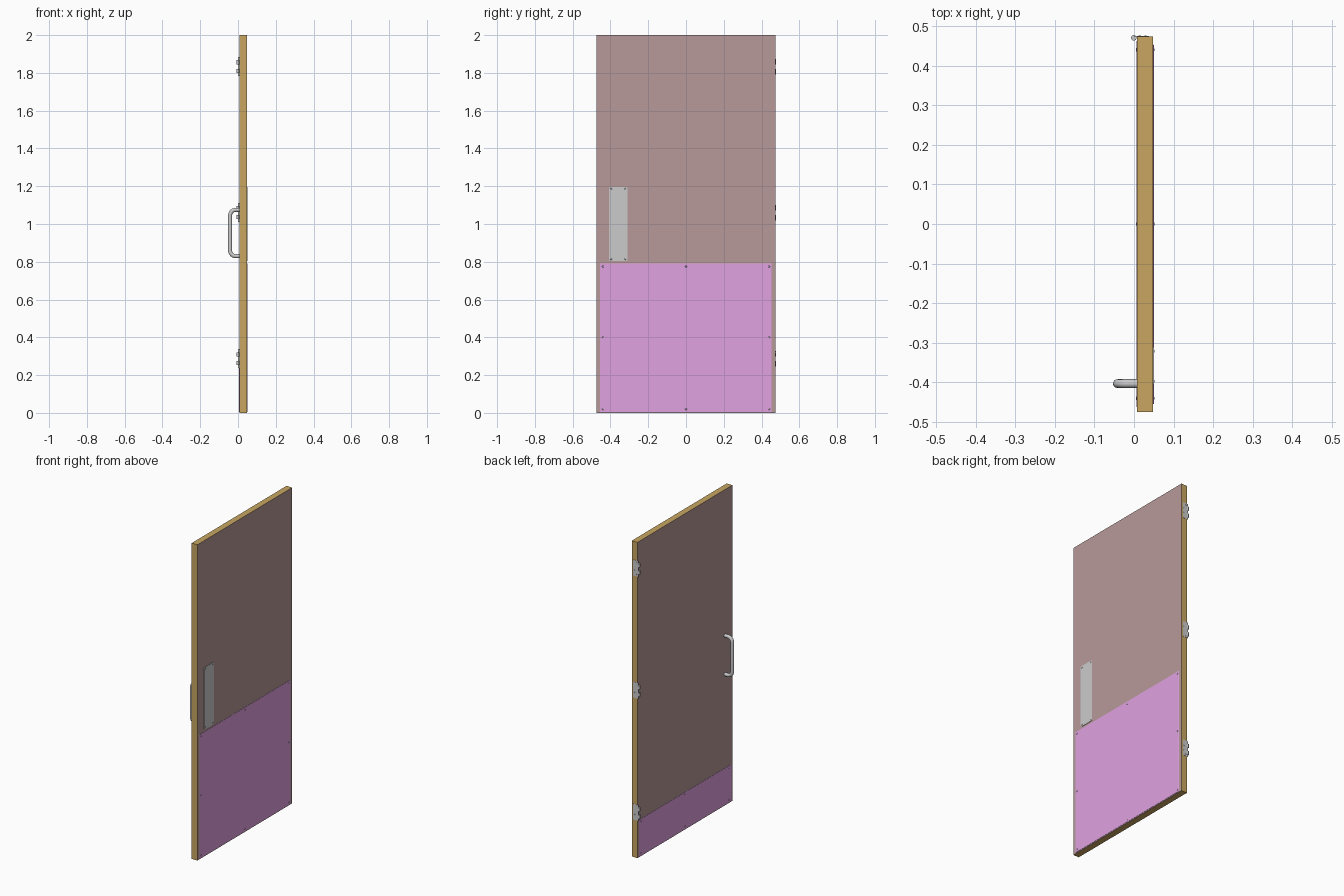
import bpy, bmesh, math
from mathutils import Vector

if "Cube" in bpy.data.objects:
    bpy.data.objects.remove(bpy.data.objects["Cube"])


def mat(name, rgb):
    m = bpy.data.materials.new(name)
    m.diffuse_color = (*rgb, 1)
    m.use_nodes = True
    m.node_tree.nodes["Principled BSDF"].inputs["Base Color"].default_value = m.diffuse_color
    return m


WOOD_FACE = mat("wood_face", (0.48, 0.32, 0.32))
WOOD_EDGE = mat("wood_edge", (0.58, 0.38, 0.12))
KICK = mat("kick_plate_metal", (0.75, 0.36, 0.76))


def box(name, lo, hi, material=None, bevel=0.0):
    bm = bmesh.new()
    bmesh.ops.create_cube(bm, size=1)
    lo, hi = Vector(lo), Vector(hi)
    for v in bm.verts:
        v.co = Vector([l + (c + 0.5) * (h - l) for c, l, h in zip(v.co, lo, hi)])
    me = bpy.data.meshes.new(name)
    bm.to_mesh(me)
    bm.free()
    ob = bpy.data.objects.new(name, me)
    bpy.context.collection.objects.link(ob)
    if material:
        me.materials.append(material)
    if bevel:
        b = ob.modifiers.new("bevel", 'BEVEL')
        b.width, b.segments = bevel, 2
    return ob


def cylinder(name, loc, r, depth, axis='Z', r2=None, sides=16):
    rot = {'X': (0, math.pi / 2, 0), 'Y': (-math.pi / 2, 0, 0), 'Z': (0, 0, 0)}[axis]
    bpy.ops.mesh.primitive_cone_add(vertices=sides, radius1=r, radius2=r if r2 is None else r2,
                                    depth=depth, location=loc, rotation=rot)
    ob = bpy.context.object
    ob.name = name
    bpy.ops.object.shade_smooth_by_angle()
    return ob


def rounded_plate(name, x, y0, y1, z0, z1, thick, r):
    """Plate parallel to the door face with rounded corners."""
    bm = bmesh.new()
    corners = [(y1 - r, z1 - r, 0), (y0 + r, z1 - r, 90), (y0 + r, z0 + r, 180), (y1 - r, z0 + r, 270)]
    vs = []
    for cy, cz, a0 in corners:
        for i in range(5):
            a = math.radians(a0 + i * 22.5)
            vs.append(bm.verts.new((x, cy + r * math.cos(a), cz + r * math.sin(a))))
    f = bm.faces.new(vs)
    ext = bmesh.ops.extrude_face_region(bm, geom=[f])
    for v in ext["geom"]:
        if isinstance(v, bmesh.types.BMVert):
            v.co.x += thick
    bmesh.ops.recalc_face_normals(bm, faces=bm.faces)
    me = bpy.data.meshes.new(name)
    bm.to_mesh(me)
    bm.free()
    ob = bpy.data.objects.new(name, me)
    bpy.context.collection.objects.link(ob)
    return ob


X0, X1 = 0.008, 0.048          # door faces
Y0, Y1 = -0.475, 0.474         # latch edge, hinge edge

# Door slab: broad faces and edges in different woods
slab = box("door_slab", (X0, Y0, 0), (X1, Y1, 2), WOOD_EDGE)
slab.data.materials.append(WOOD_FACE)
for p in slab.data.polygons:
    if abs(p.normal.x) > 0.5:
        p.material_index = 1

# Kick plates: tall on the push side, short on the pull side
box("kick_plate_push_side", (X1, -0.455, 0.005), (X1 + 0.002, 0.453, 0.79), KICK, 0.0008)
box("kick_plate_pull_side", (X0 - 0.002, -0.462, 0.005), (X0, 0.462, 0.237), KICK, 0.0008)
for y in (-0.44, 0, 0.44):
    for z in (0.02, 0.4, 0.775):
        if y or z != 0.4:
            cylinder("kick_plate_screw", (X1 + 0.0025, y, z), 0.005, 0.002, 'X', 0.003)
    for z in (0.02, 0.222):
        cylinder("kick_plate_screw", (X0 - 0.0025, y, z), 0.003, 0.002, 'X', 0.005)

# Push plate and its screws
rounded_plate("push_plate", X1, -0.408, -0.31, 0.803, 1.197, 0.002, 0.008)
for y in (-0.397, -0.321):
    for z in (0.814, 1.186):
        cylinder("push_plate_screw", (X1 + 0.0025, y, z), 0.005, 0.002, 'X', 0.003)

# Pull handle: round bar swept along a D-shaped path
hy, hx, zb, zt, rb, tube = -0.403, -0.042, 0.83, 1.075, 0.03, 0.011
path = [(X0, zb)]
for i in range(9):
    a = math.radians(270 - i * 11.25)
    path.append((hx + rb + rb * math.cos(a), zb + rb + rb * math.sin(a)))
for i in range(9):
    a = math.radians(180 - i * 11.25)
    path.append((hx + rb + rb * math.cos(a), zt - rb + rb * math.sin(a)))
path.append((X0, zt))
cu = bpy.data.curves.new("pull_handle", 'CURVE')
cu.dimensions = '3D'
cu.bevel_depth, cu.bevel_resolution, cu.use_fill_caps = tube, 5, True
sp = cu.splines.new('POLY')
sp.points.add(len(path) - 1)
for pt, (x, z) in zip(sp.points, path):
    pt.co = (x, hy, z, 1)
sp.use_smooth = True
bpy.context.collection.objects.link(bpy.data.objects.new("pull_handle", cu))

# Hinges: leaf let into the edge, two knuckles on the pin line, screws
for zc in (0.287, 1.06, 1.833):
    box("hinge_leaf", (0.0, Y1 - 0.001, zc - 0.05), (0.038, Y1 + 0.001, zc + 0.05))
    for dz in (-0.023, 0.023):
        cylinder("hinge_knuckle", (-0.0005, 0.470, zc + dz), 0.007, 0.022)
    for dx, dz in ((0.015, 0.038), (0.029, 0.015), (0.029, -0.015), (0.015, -0.038)):
        cylinder("hinge_screw", (dx, Y1 + 0.001, zc + dz), 0.004, 0.001, 'Y', 0.003, 12)
